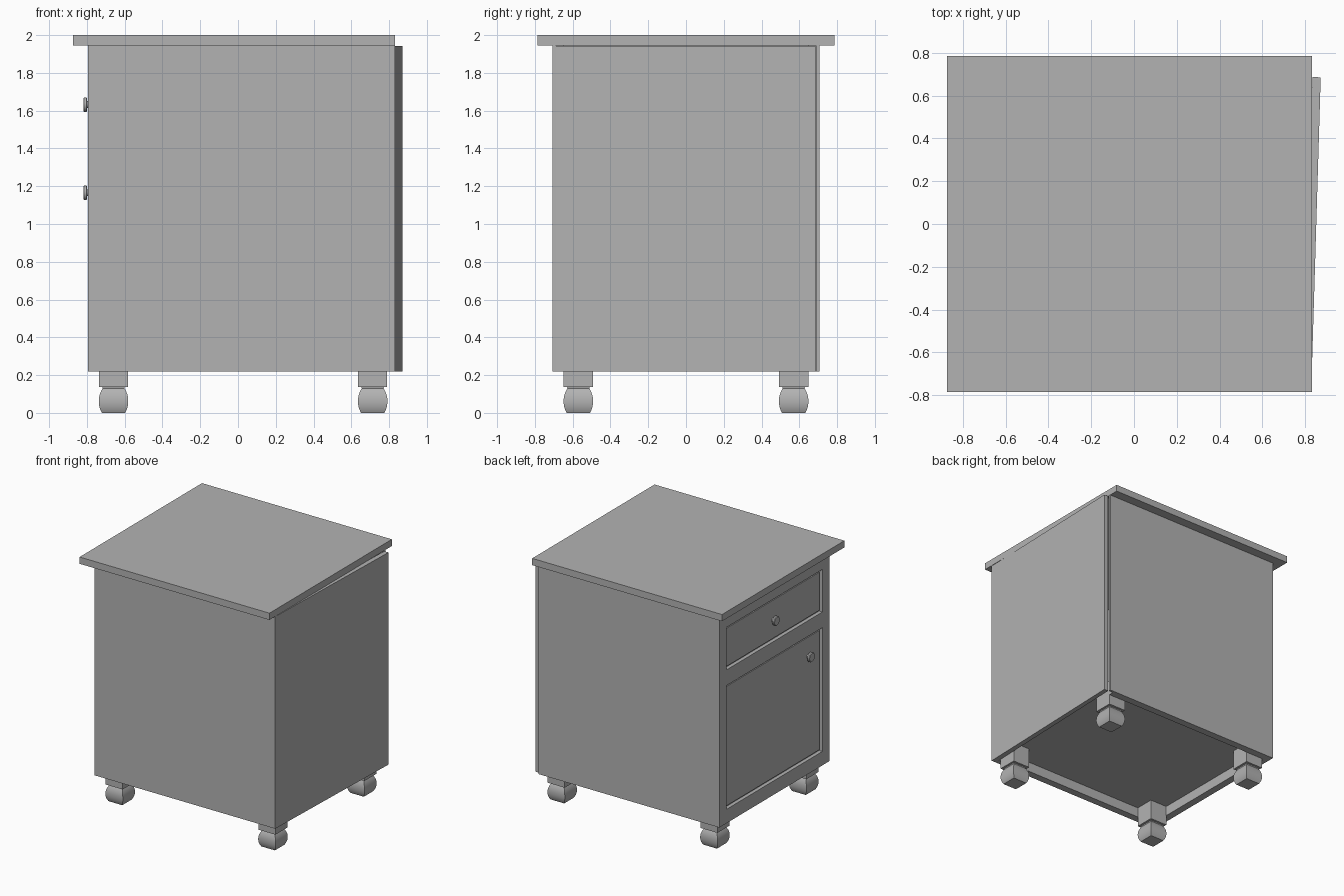
import bpy, bmesh, math

if "Cube" in bpy.data.objects:
    bpy.data.objects.remove(bpy.data.objects["Cube"])

grey = bpy.data.materials.new("plain_grey")
grey.diffuse_color = (0.45, 0.45, 0.45, 1)
grey.use_nodes = True
grey.node_tree.nodes["Principled BSDF"].inputs["Base Color"].default_value = grey.diffuse_color


def finish(name, bm, smooth=None):
    bmesh.ops.recalc_face_normals(bm, faces=bm.faces)
    me = bpy.data.meshes.new(name)
    bm.to_mesh(me)
    bm.free()
    me.materials.append(grey)
    ob = bpy.data.objects.new(name, me)
    bpy.context.collection.objects.link(ob)
    if smooth:
        bpy.ops.object.select_all(action='DESELECT')
        ob.select_set(True)
        bpy.context.view_layer.objects.active = ob
        bpy.ops.object.shade_smooth_by_angle(angle=math.radians(smooth))
    return ob


def prism(name, outline, z0, z1):
    """Extrude an xy outline from z0 to z1."""
    bm = bmesh.new()
    base = bm.faces.new([bm.verts.new((x, y, z0)) for x, y in outline])
    new = bmesh.ops.extrude_face_region(bm, geom=[base])["geom"]
    for v in new:
        if isinstance(v, bmesh.types.BMVert):
            v.co.z = z1
    return finish(name, bm)


def box(name, x0, x1, y0, y1, z0, z1):
    return prism(name, [(x0, y0), (x1, y0), (x1, y1), (x0, y1)], z0, z1)


def loft(name, cx, cy, rings, smooth):
    """Stack square rings of (half width, height)."""
    bm = bmesh.new()
    loops = [[bm.verts.new((cx + sx * h, cy + sy * h, z))
              for sx, sy in ((-1, -1), (1, -1), (1, 1), (-1, 1))] for h, z in rings]
    for a, b in zip(loops, loops[1:]):
        for i in range(4):
            j = (i + 1) % 4
            bm.faces.new((a[i], a[j], b[j], b[i]))
    bm.faces.new(loops[0])
    bm.faces.new(loops[-1])
    return finish(name, bm, smooth)


def knob(name, y, z):
    """Turned knob pointing to -x: (radius, x) profile spun round its axis."""
    profile = [(0.018, -0.765), (0.018, -0.799), (0.038, -0.801), (0.038, -0.814), (0.033, -0.819)]
    n = 24
    bm = bmesh.new()
    rings = [[bm.verts.new((x, y + r * math.cos(math.tau * i / n), z + r * math.sin(math.tau * i / n)))
              for i in range(n)] for r, x in profile]
    for a, b in zip(rings, rings[1:]):
        for i in range(n):
            j = (i + 1) % n
            bm.faces.new((a[i], a[j], b[j], b[i]))
    bm.faces.new(rings[0])
    bm.faces.new(rings[-1])
    finish(name, bm, 35)


Z0, Z1 = 0.22, 1.945          # case bottom and top
FX, IX = -0.795, -0.735       # front frame outer and inner faces
OY, IY, DY = 0.708, 0.648, 0.615  # side outer, side inner, opening half width

# Table top and recessed floor
box("top", -0.873, 0.832, -0.785, 0.785, Z1, 2.0)
box("floor", IX, 0.79, -IY, IY, 0.30, 0.34)

# Side panels with a rabbet for the back
for side, s in (("right", -1), ("left", 1)):
    prism(side + "_side", [(IX, s * IY), (0.79, s * IY), (0.79, s * 0.689),
                           (0.83, s * 0.689), (0.83, s * OY), (IX, s * OY)], Z0, Z1)
    box(side + "_stile", FX, IX, min(s * DY, s * OY), max(s * DY, s * OY), Z0, Z1)

# Loose back panel, swung open slightly
prism("back_panel", [(0.79, -0.689), (0.8305, -0.689), (0.872, 0.685), (0.834, 0.686)], Z0, Z1 - 0.003)

# Front rails
for name, a, b in (("bottom_rail", Z0, 0.333), ("middle_rail", 1.338, 1.465), ("top_rail", 1.81, Z1)):
    box(name, FX, IX, -DY, DY, a, b)

# Inset drawer and door, with a narrow groove round each
for name, a, b in (("drawer", 1.465, 1.81), ("door", 0.333, 1.338)):
    box(name + "_back", -0.765, IX, -DY, DY, a, b)
    g = 0.018
    box(name + "_front", -0.782, -0.75, -DY + g, DY - g, a + g, b - g)

knob("drawer_knob", 0, 1.632)
knob("door_knob", -0.45, 1.165)

# Feet: square block with a square bulging foot under it
bulb = []
for i in range(13):
    z = 0.13 * i / 12
    bulb.append((0.078 - 0.019 * abs((z - 0.062) / 0.066) ** 2.2, z))
for cx, ex in ((-0.659, "front"), (0.713, "back")):
    for cy, ey in ((-0.57, "right"), (0.57, "left")):
        box(f"{ex}_{ey}_block", cx - 0.077, cx + 0.077, cy - 0.078, cy + 0.078, 0.138, 0.31)
        loft(f"{ex}_{ey}_foot", cx, cy, bulb + [(0.06, 0.14)], 40)
